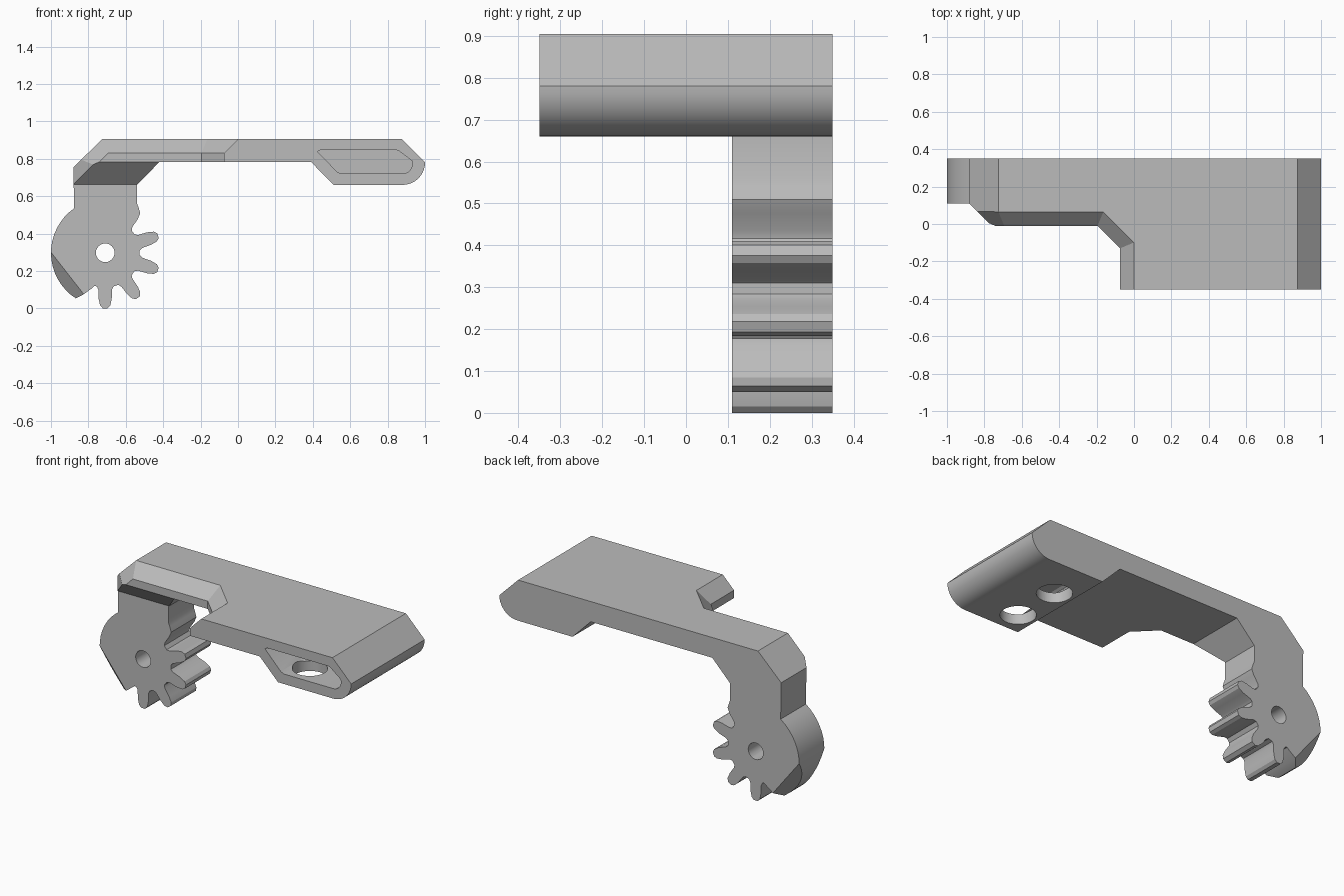
import bpy, bmesh
from math import radians, sin, cos, sqrt
from mathutils import Vector

old = bpy.data.objects.get("Cube")
if old:
    bpy.data.objects.remove(old)

grey = bpy.data.materials.new("light_grey")
grey.use_nodes = True
grey.diffuse_color = (0.5, 0.5, 0.5, 1)
grey.node_tree.nodes["Principled BSDF"].inputs["Base Color"].default_value = (0.5, 0.5, 0.5, 1)


def loft(name, rings):
    """Closed solid through rings with equal point counts."""
    bm = bmesh.new()
    loops = [[bm.verts.new(p) for p in ring] for ring in rings]
    bm.faces.new(loops[0])
    bm.faces.new(loops[-1])
    for a, b in zip(loops, loops[1:]):
        for i in range(len(a)):
            j = (i + 1) % len(a)
            bm.faces.new((a[i], a[j], b[j], b[i]))
    bmesh.ops.recalc_face_normals(bm, faces=bm.faces)
    mesh = bpy.data.meshes.new(name)
    bm.to_mesh(mesh)
    bm.free()
    mesh.materials.append(grey)
    obj = bpy.data.objects.new(name, mesh)
    bpy.context.collection.objects.link(obj)
    return obj


def prism_y(name, pts, y0, y1):
    return loft(name, [[(x, y, z) for x, z in pts] for y in (y0, y1)])


def prism_z(name, pts, z0, z1):
    return loft(name, [[(x, y, z) for x, y in pts] for z in (z0, z1)])


def arc(cx, cz, r, a0, a1, n):
    angles = [radians(a0 + (a1 - a0) * i / n) for i in range(n + 1)]
    return [(cx + r * cos(a), cz + r * sin(a)) for a in angles]


# Gear sector outline, counter-clockwise from the rounded outer side
GX, GZ = -0.71, 0.297


def polar(r, deg):
    return GX + r * cos(radians(deg)), GZ + r * sin(radians(deg))


flank = [(0.185, 14), (0.2, 10.5), (0.25, 8), (0.283, 5.5), (0.297, 2.5)]
gear = arc(GX, GZ, 0.29, 125, 237, 16)
gear += [polar(r, a) for r, a in ((0.255, 242), (0.205, 249), (0.187, 252))]
for centre in (270, 306, 342, 378):
    gear += [polar(r, centre - a) for r, a in flank]
    gear += [polar(r, centre + a) for r, a in reversed(flank)]
gear += [polar(r, 54 - a) for r, a in flank[:4]]
gear += [(-0.532, 0.54), (-0.54, 0.56)]

# Full side profile: gear, neck, arm and grip in one outline
profile = gear + [(-0.54, 0.66), (-0.42, 0.783), (0.39, 0.783), (0.512, 0.66)]
profile += arc(0.88, 0.78, 0.12, -90, 0, 10)
profile += [(0.875, 0.905), (-0.725, 0.905), (-0.88, 0.755)]
body = prism_y("lever_body", profile, -0.35, 0.35)

# Notch in the plate with a bevelled upper rim
rings = []
for z, d in ((-0.2, 0), (0.83, 0), (1.03, 0.2)):
    plan = [(-2, -1), (-0.075 + d, -1), (-0.075 + d, -0.13 + 0.414 * d),
            (-0.195 + 0.414 * d, -0.01 + d), (-2, -0.01 + d)]
    rings.append([(x, y, z) for x, y in plan])
notch = loft("notch_cutter", rings)

# Slanted underside of the arm and the front of the narrow gear
under = [(-0.6, -0.1), (0.11, -0.1), (0.11, 0.663), (-0.6, 1.373)]
wedge = loft("underside_cutter", [[(x, y, z) for y, z in under] for x in (-1.5, -0.25)])

# Angled outer corner of the arm
corner = prism_z("corner_cutter", [(-1.2, 0.429), (-1.2, -0.47), (-0.301, -0.47)], 0.6, 1.2)

# Axle hole, grip slot and two holes under the grip
axle = prism_y("axle_cutter", arc(GX, GZ, 0.05, 0, 345, 23), 0, 0.5)
slot_pts = [(0.44, 0.847), (0.425, 0.838), (0.53, 0.73), (0.55, 0.72)]
slot_pts += arc(0.88, 0.772, 0.052, -90, 20, 8) + [(0.86, 0.842), (0.845, 0.847)]
slot = prism_y("slot_cutter", slot_pts, -0.5, 0.23)
holes = [prism_z("grip_hole_cutter", arc(0.627, y, 0.097, 0, 350, 35), 0.5, 0.76)
         for y in (-0.21, 0.09)]

cutters = [notch, wedge, corner, axle, slot] + holes
for cutter in cutters:
    cutter.hide_render = True
    mod = body.modifiers.new(cutter.name, "BOOLEAN")
    mod.operation = "DIFFERENCE"
    mod.solver = "EXACT"
    mod.object = cutter
bpy.context.view_layer.update()
result = bpy.data.meshes.new_from_object(body.evaluated_get(bpy.context.evaluated_depsgraph_get()))
body.modifiers.clear()
body.data = result
for cutter in cutters:
    bpy.data.objects.remove(cutter)

# Plane bevels: sloped end of the arm and both sides of the gear's outer rim
bm = bmesh.new()
bm.from_mesh(result)
bmesh.ops.remove_doubles(bm, verts=bm.verts, dist=0.0002)
h = sqrt(0.5)
for point, normal in (((-0.725, 0.065, 0.905), (-h, -1, h)),
                      ((-1, 0.11, 0.3), (-0.788, -1, -0.616)),
                      ((-1, 0.35, 0.3), (-0.788, 1, -0.616))):
    cut = bmesh.ops.bisect_plane(bm, geom=bm.verts[:] + bm.edges[:] + bm.faces[:], dist=0.00001,
                                 plane_co=point, plane_no=Vector(normal).normalized(),
                                 clear_outer=True)
    rim = [e for e in cut["geom_cut"] if isinstance(e, bmesh.types.BMEdge) and e.is_boundary]
    bmesh.ops.holes_fill(bm, edges=rim, sides=0)
bmesh.ops.recalc_face_normals(bm, faces=bm.faces)
bm.to_mesh(result)
bm.free()

bpy.context.view_layer.objects.active = body
body.select_set(True)
bpy.ops.object.shade_smooth_by_angle(angle=radians(25))
